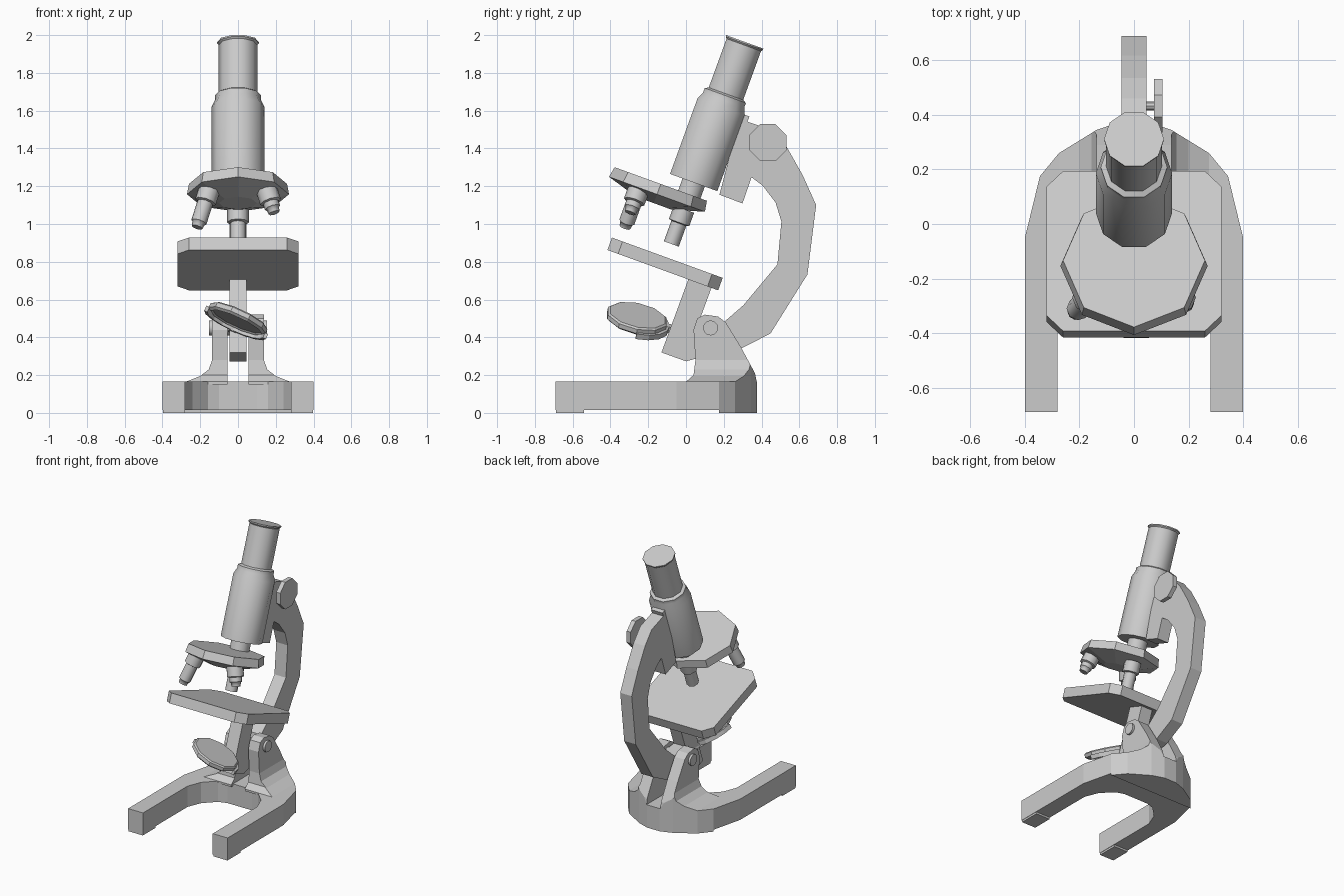
import bpy, bmesh, math
from mathutils import Matrix, Vector

if "Cube" in bpy.data.objects:
    bpy.data.objects.remove(bpy.data.objects["Cube"])

# the upper instrument leans back 20 degrees; AXIS is the tube's offset in that frame
TILT = Matrix.Rotation(math.radians(-20), 4, 'X')
AXIS = -0.379


def finish(name, bm, matrix=None, smooth=None):
    bmesh.ops.recalc_face_normals(bm, faces=bm.faces)
    if matrix is not None:
        bm.transform(matrix)
    mesh = bpy.data.meshes.new(name)
    bm.to_mesh(mesh)
    bm.free()
    ob = bpy.data.objects.new(name, mesh)
    bpy.context.collection.objects.link(ob)
    if smooth:
        activate(ob)
        bpy.ops.object.shade_smooth_by_angle(angle=math.radians(smooth))
    return ob


def activate(ob):
    bpy.ops.object.select_all(action='DESELECT')
    ob.select_set(True)
    bpy.context.view_layer.objects.active = ob


def lathe(name, profile, sides, matrix=None, phase=0.0, smooth=None):
    """Spin (radius, height) points around z, with capped ends."""
    bm = bmesh.new()
    rings = []
    for r, h in profile:
        angles = [2 * math.pi * (i + phase) / sides for i in range(sides)]
        rings.append([bm.verts.new((r * math.cos(a), r * math.sin(a), h)) for a in angles])
    for a, b in zip(rings, rings[1:]):
        for i in range(sides):
            j = (i + 1) % sides
            bm.faces.new((a[i], a[j], b[j], b[i]))
    bm.faces.new(rings[0])
    bm.faces.new(rings[-1])
    return finish(name, bm, matrix, smooth)


def prism(name, pts, lo, hi, axis, matrix=None):
    """Extrude a 2D outline along the given axis from lo to hi."""
    place = {'X': lambda p, d: (d, p[0], p[1]),
             'Y': lambda p, d: (p[0], d, p[1]),
             'Z': lambda p, d: (p[0], p[1], d)}[axis]
    bm = bmesh.new()
    a = [bm.verts.new(place(p, lo)) for p in pts]
    b = [bm.verts.new(place(p, hi)) for p in pts]
    for i in range(len(pts)):
        j = (i + 1) % len(pts)
        bm.faces.new((a[i], a[j], b[j], b[i]))
    bm.faces.new(a)
    bm.faces.new(b)
    return finish(name, bm, matrix)


def both_sides(half):
    return half + [(-x, y) for x, y in reversed(half) if abs(x) > 1e-6]


def modify(ob, kind, **settings):
    mod = ob.modifiers.new(kind.title(), kind)
    for key, value in settings.items():
        setattr(mod, key, value)
    activate(ob)
    bpy.ops.object.modifier_apply(modifier=mod.name)


# horseshoe base with thin foot pads
back = [(0.4, -0.05), (0.345, 0.175), (0.275, 0.26), (0.137, 0.345), (0.05, 0.375)]
inner = [(0.1, 0.02), (0.16, 0.0), (0.24, -0.08), (0.28, -0.18), (0.28, -0.69), (0.4, -0.69)]
prism("base", both_sides(inner + back), 0.014, 0.165, 'Z')
prism("back_foot_pad", both_sides(back[1:]), 0.0, 0.016, 'Z')
pad = prism("front_foot_pad", [(0.283, -0.688), (0.397, -0.688), (0.397, -0.54), (0.283, -0.54)],
            0.0, 0.016, 'Z')
modify(pad, 'MIRROR')

# pivot ears: side profile cut by the flared front profile and the base outline
ears = prism("pivot_ears", [(0, 0.15), (0, 0.165), (0.04, 0.2), (0.05, 0.28), (0.04, 0.44),
                            (0.06, 0.5), (0.1, 0.52), (0.17, 0.51), (0.21, 0.48), (0.29, 0.35),
                            (0.365, 0.21), (0.374, 0.165), (0.374, 0.15)], 0.03, 0.35, 'X')
flare = prism("ear_flare_cutter", [(0.055, 0.1), (0.055, 0.6), (0.137, 0.6), (0.137, 0.28),
                                   (0.155, 0.23), (0.2, 0.195), (0.28, 0.163), (0.28, 0.1)],
              -0.5, 0.6, 'Y')
outline = prism("ear_outline_cutter", both_sides([(0.4, -0.69)] + back), -0.1, 0.9, 'Z')
for cutter in (flare, outline):
    cutter.hide_render = True
    modify(ears, 'BOOLEAN', operation='INTERSECT', solver='EXACT', object=cutter)
    bpy.data.objects.remove(cutter)
modify(ears, 'MIRROR')

# sideways parts: pivot pin, focus shaft and knob
SIDE = Matrix.Rotation(math.radians(90), 4, 'Y')
lathe("pivot_pin", [(0.04, -0.153), (0.04, 0.153)], 12,
      Matrix.Translation((0, 0.13, 0.45)) @ SIDE, smooth=40)
KNOB = Matrix.Translation((0, 0.433, 1.431)) @ SIDE
lathe("focus_shaft", [(0.016, 0.02), (0.016, 0.08)], 8, KNOB)
lathe("focus_knob", [(0.106, 0.073), (0.106, 0.105)], 8, KNOB, phase=0.5)

# curved arm with stage post and tube rail
prism("arm", [(0.29, 1.587), (0.336, 1.569), (0.325, 1.542), (0.46, 1.495), (0.535, 1.405),
              (0.617, 1.26), (0.689, 1.1), (0.643, 0.733), (0.447, 0.42), (0.29, 0.34),
              (0.1, 0.3), (0, 0.273), (-0.13, 0.32), (0.021, 0.73), (0.145, 0.69),
              (0.075, 0.5), (0.2, 0.48), (0.304, 0.57), (0.484, 0.786), (0.505, 1.013),
              (0.474, 1.114), (0.405, 1.204), (0.347, 1.247), (0.299, 1.109), (0.177, 1.155)],
      -0.046, 0.046, 'X')

# stage with clipped corners
prism("stage", both_sides([(0.26, -0.686), (0.32, -0.626), (0.32, -0.122), (0.26, -0.062)]),
      0.668, 0.738, 'Z', TILT)

# optical tube, neck and nosepiece
TUBE = TILT @ Matrix.Translation((0, AXIS, 0))
lathe("optical_tube", [(0.14, 1.16), (0.14, 1.585), (0.122, 1.625), (0.122, 1.65), (0.102, 1.66),
                       (0.102, 1.935), (0.11, 1.944), (0.11, 1.952)], 10, TUBE, smooth=40)
lathe("tube_neck", [(0.066, 1.08), (0.066, 1.17)], 10, TUBE, smooth=40)
lathe("nosepiece", [(0.1, 0.985), (0.27, 1.035), (0.26, 1.093)], 8,
      TILT @ Matrix.Translation((0, -0.54, 0)))

# three objectives: (name, collar position, lean in x, barrel length)
for name, pos, lean, length in (("long_objective", (0, AXIS, 0.96), 0, 0.146),
                                ("side_objective", (-0.165, -0.64, 0.98), 17, 0.175),
                                ("short_objective", (0.165, -0.64, 0.98), -17, 0.09)):
    m = TILT @ Matrix.Translation(pos) @ Matrix.Rotation(math.radians(lean), 4, 'Y')
    tip = [(0.03, -length), (0.034, -length + 0.025)] if lean else [(0.042, -length)]
    lathe(name, tip + [(0.042, -length + 0.03), (0.042, -0.03), (0.057, -0.025), (0.057, 0.05)],
          8, m, smooth=50)

# tilted mirror and its fork
tilt = Vector((0.41, 0.2, 0.89)).normalized()
xdir = Vector((0, 1, 0)).cross(tilt).normalized()
ydir = tilt.cross(xdir)
MIRROR = Matrix.Translation((0, -0.26, 0.5)) @ Matrix((xdir, ydir, tilt)).transposed().to_4x4()
lathe("mirror", [(0.14, -0.016), (0.15, -0.024), (0.166, -0.012), (0.166, 0.012), (0.155, 0.02)],
      10, MIRROR)
arc = [math.pi * i / 8 for i in range(9)]
fork = [(0.18 * math.cos(a), 0.18 * math.sin(a)) for a in arc]
fork += [(0.162 * math.cos(a), 0.162 * math.sin(a)) for a in reversed(arc)]
prism("mirror_fork", fork, -0.038, -0.008, 'Z', MIRROR)
prism("mirror_stem", [(-0.02, 0.165), (0.02, 0.165), (0.02, 0.24), (-0.02, 0.24)],
      -0.04, -0.006, 'Z', MIRROR)
